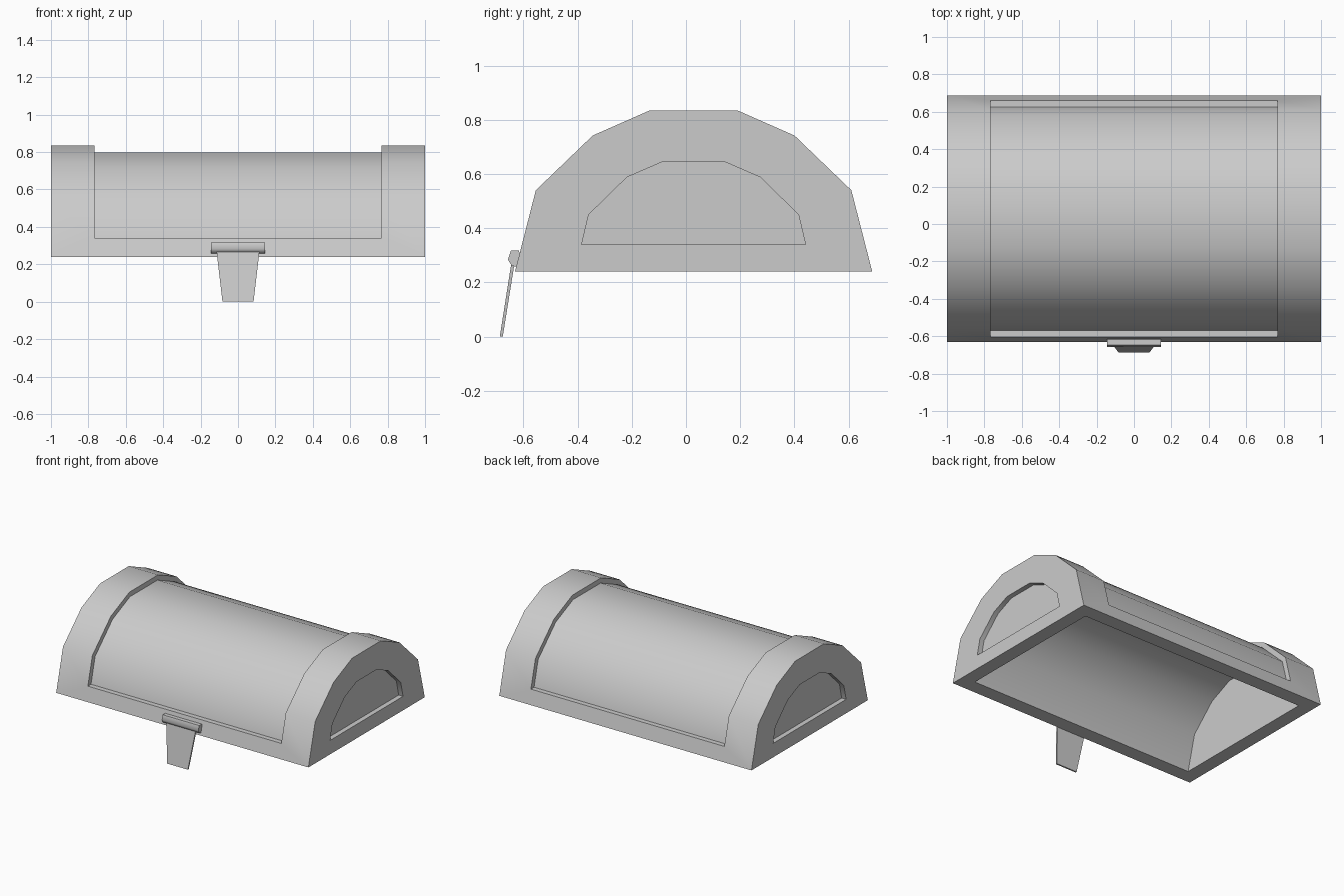
import bpy, bmesh, math
from mathutils import Vector

if "Cube" in bpy.data.objects:
    bpy.data.objects.remove(bpy.data.objects["Cube"])

# Dome outline, as (y, z), symmetric about y = MID
MID, BASE = 0.028, 0.24
half = [(0.659, 0.24), (0.582, 0.54), (0.372, 0.742), (0.163, 0.834)]
dome = [(MID - d, z) for d, z in half] + [(MID + d, z) for d, z in reversed(half)]


def offset(pts, dist, floor):
    """Move an open outline inward by dist and end it at height floor."""
    lines = []
    for a, b in zip(pts, pts[1:]):
        a, b = Vector(a), Vector(b)
        d = (b - a).normalized()
        lines.append((a + Vector((d.y, -d.x)) * dist, d))
    ground = (Vector((0, floor)), Vector((1, 0)))
    lines = [ground] + lines + [ground]
    out = []
    for (p, d), (q, e) in zip(lines, lines[1:]):
        w = q - p
        t = (w.x * e.y - w.y * e.x) / (d.x * e.y - d.y * e.x)
        out.append(tuple(p + d * t))
    return out


def prism(name, profile, x0, x1):
    """Extrude a (y, z) profile along x."""
    bm = bmesh.new()
    face = bm.faces.new([bm.verts.new((x0, y, z)) for y, z in profile])
    ext = bmesh.ops.extrude_face_region(bm, geom=[face])
    verts = [v for v in ext["geom"] if isinstance(v, bmesh.types.BMVert)]
    bmesh.ops.translate(bm, verts=verts, vec=(x1 - x0, 0, 0))
    bmesh.ops.recalc_face_normals(bm, faces=bm.faces)
    me = bpy.data.meshes.new(name)
    bm.to_mesh(me)
    bm.free()
    ob = bpy.data.objects.new(name, me)
    bpy.context.collection.objects.link(ob)
    return ob


def smooth(ob, angle):
    bpy.ops.object.select_all(action='DESELECT')
    bpy.context.view_layer.objects.active = ob
    ob.select_set(True)
    bpy.ops.object.shade_smooth_by_angle(angle=math.radians(angle))


def cut(target, cutter):
    mod = target.modifiers.new("cut", 'BOOLEAN')
    mod.operation, mod.solver, mod.object = 'DIFFERENCE', 'EXACT', cutter
    bpy.context.view_layer.objects.active = target
    bpy.ops.object.modifier_apply(modifier=mod.name)
    bpy.data.objects.remove(cutter)


# Domed lid
lid = prism("lid", dome, -1, 1)

# Hollow underside with walls 0.1 thick
cut(lid, prism("hollow_cutter", offset(dome, 0.1, BASE - 0.05), -0.9, 0.9))

# Sunken panel wrapping over the dome
ring = offset(dome, 0.035, 0.34) + offset(dome, -0.1, 0.34)[::-1]
cut(lid, prism("panel_cutter", ring, -0.767, 0.767))

# Sunken panel in each end
end_half = [(0.413, 0.34), (0.387, 0.45), (0.246, 0.588), (0.112, 0.646)]
end = [(MID - d, z) for d, z in end_half] + [(MID + d, z) for d, z in reversed(end_half)]
for s in (-1, 1):
    cut(lid, prism("end_cutter", end, s * 0.965, s * 1.1))
smooth(lid, 36)

# Latch hinge bar
bar = [(-0.657, 0.284), (-0.646, 0.317), (-0.617, 0.317),
       (-0.605, 0.284), (-0.617, 0.255), (-0.643, 0.262)]
hinge = prism("latch_hinge", bar, -0.145, 0.145)
smooth(hinge, 70)

# Tapered latch plate, leaning outward
plate = prism("latch_plate", [(-0.687, 0), (-0.676, 0), (-0.631, 0.28), (-0.643, 0.28)], -1, 1)
for v in plate.data.vertices:
    v.co.x *= 0.083 + 0.033 * v.co.z / 0.28
